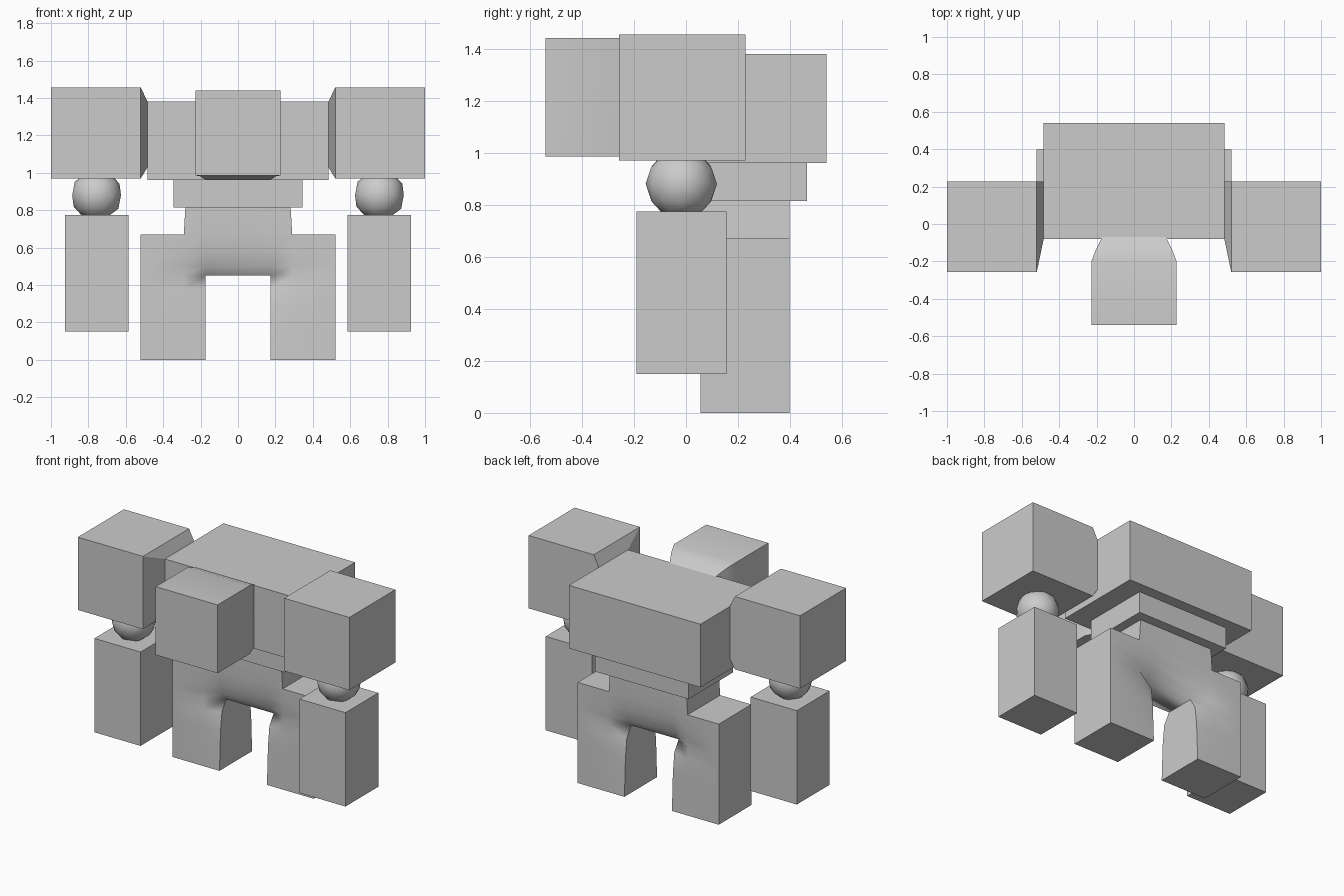
import bpy, bmesh, math

if "Cube" in bpy.data.objects:
    bpy.data.objects.remove(bpy.data.objects["Cube"])

def finish(name, bm, smooth=40):
    bmesh.ops.recalc_face_normals(bm, faces=bm.faces)
    me = bpy.data.meshes.new(name)
    bm.to_mesh(me)
    bm.free()
    ob = bpy.data.objects.new(name, me)
    bpy.context.collection.objects.link(ob)
    if smooth:
        bpy.ops.object.select_all(action='DESELECT')
        ob.select_set(True)
        bpy.context.view_layer.objects.active = ob
        bpy.ops.object.shade_smooth_by_angle(angle=math.radians(smooth))
    return ob

def loft(name, rings, smooth=0):
    # closed solid through a list of point rings
    bm = bmesh.new()
    vs = [[bm.verts.new(p) for p in r] for r in rings]
    n = len(vs[0])
    bm.faces.new(vs[0])
    bm.faces.new(vs[-1])
    for a, b in zip(vs, vs[1:]):
        for i in range(n):
            j = (i + 1) % n
            bm.faces.new((a[i], a[j], b[j], b[i]))
    return finish(name, bm, smooth)

def ring_x(x, y0, y1, z0, z1):
    return [(x, y0, z0), (x, y1, z0), (x, y1, z1), (x, y0, z1)]

def ring_y(y, hw, z0, z1):
    return [(-hw, y, z0), (hw, y, z0), (hw, y, z1), (-hw, y, z1)]

def box(name, x0, x1, y0, y1, z0, z1):
    return loft(name, [ring_x(x0, y0, y1, z0, z1), ring_x(x1, y0, y1, z0, z1)])

# torso
box("chest", -.485, .485, -.08, .54, .96, 1.38)
box("waist", -.345, .345, 0, .465, .815, .96)

# head with a neck narrowing into the chest
loft("head", [ring_y(-.54, .228, .985, 1.44), ring_y(-.2, .228, .985, 1.44),
              ring_y(-.14, .205, .982, 1.42), ring_y(-.07, .17, .962, 1.38)], 40)

# arms
for s, side in ((-1, "left"), (1, "right")):
    loft(side + "_shoulder", [ring_x(s * 1.0, -.257, .228, .97, 1.455),
                              ring_x(s * .52, -.257, .228, .97, 1.455),
                              ring_x(s * .483, -.08, .228, 1.03, 1.38)])
    box(side + "_arm", s * .585, s * .925, -.19, .155, .15, .775)
    bm = bmesh.new()
    bmesh.ops.create_icosphere(bm, subdivisions=2, radius=.137)
    bmesh.ops.translate(bm, verts=bm.verts, vec=(s * .756, -.018, .88))
    finish(side + "_elbow", bm, 60)

# hips and legs: one block with the crotch pinched in depth
xs = [-.52, -.29, -.175, .175, .29, .52]
zs = [0, .25, .38, .45, .5, .58, .67, .815]
pinch = [0, .01, .025, .07, .035, .012, 0, 0]
bm = bmesh.new()
cache = {}

def vert(i, k, back):
    key = (i, k, back)
    if key not in cache:
        x = xs[i] * (.97 if k == 7 else 1)
        d = pinch[k] if i in (2, 3) else 0
        cache[key] = bm.verts.new((x, .398 - d if back else .055 + d, zs[k]))
    return cache[key]

cells = [(i, k) for i in range(5) for k in range(7)
         if (i != 2 or k >= 3) and (i not in (0, 4) or k < 6)]
for i, k in cells:
    corners = [(i, k), (i + 1, k), (i + 1, k + 1), (i, k + 1)]
    for back in (0, 1):
        bm.faces.new([vert(*c, back) for c in corners])
    for e, (di, dk) in enumerate(((0, -1), (1, 0), (0, 1), (-1, 0))):
        if (i + di, k + dk) not in cells:
            a, b = corners[e], corners[(e + 1) % 4]
            bm.faces.new((vert(*a, 0), vert(*b, 0), vert(*b, 1), vert(*a, 1)))
finish("hips_and_legs", bm, 65)
